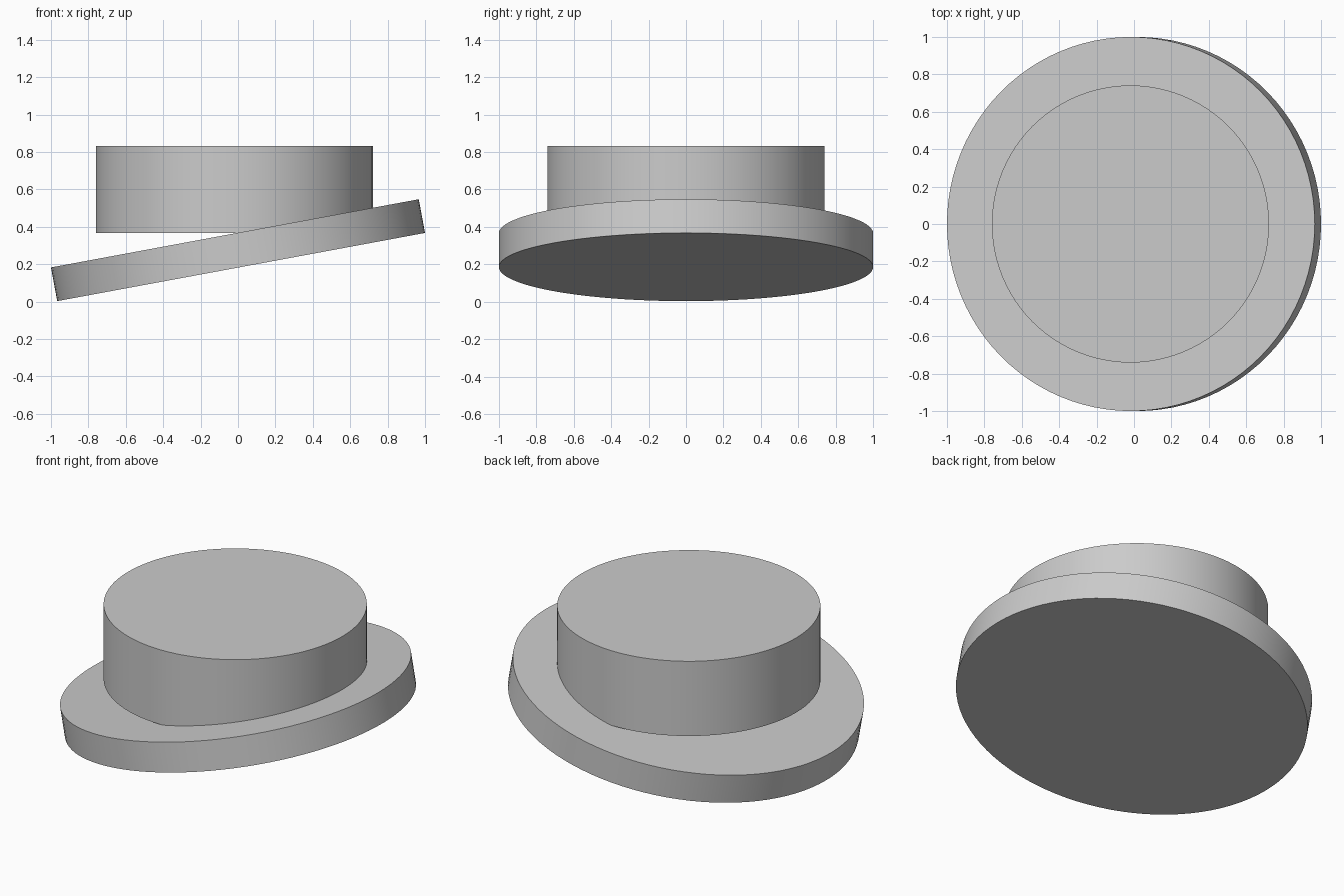
import bpy
import math

cube = bpy.data.objects.get("Cube")
if cube:
    bpy.data.objects.remove(cube, do_unlink=True)

# Single plain grey
grey = bpy.data.materials.new("plain_grey")
grey.use_nodes = True
colour = (0.6, 0.6, 0.6, 1.0)
grey.diffuse_color = colour
grey.node_tree.nodes["Principled BSDF"].inputs["Base Color"].default_value = colour


def disc(name, radius, depth, location, tilt=0.0):
    """Smooth-sided solid cylinder, tilted about the y axis."""
    bpy.ops.mesh.primitive_cylinder_add(
        vertices=96, radius=radius, depth=depth,
        location=location, rotation=(0, tilt, 0))
    obj = bpy.context.object
    obj.name = name
    obj.data.materials.append(grey)
    bpy.ops.object.shade_smooth_by_angle(angle=math.radians(30))
    return obj


# Wide tilted base plate, rising towards +x
disc("tilted_base", 1.0, 0.183, (0, 0, 0.275), tilt=-math.radians(10.5))

# Upright drum sunk into the high side of the plate
disc("upright_drum", 0.741, 0.464, (-0.019, 0, 0.6))
